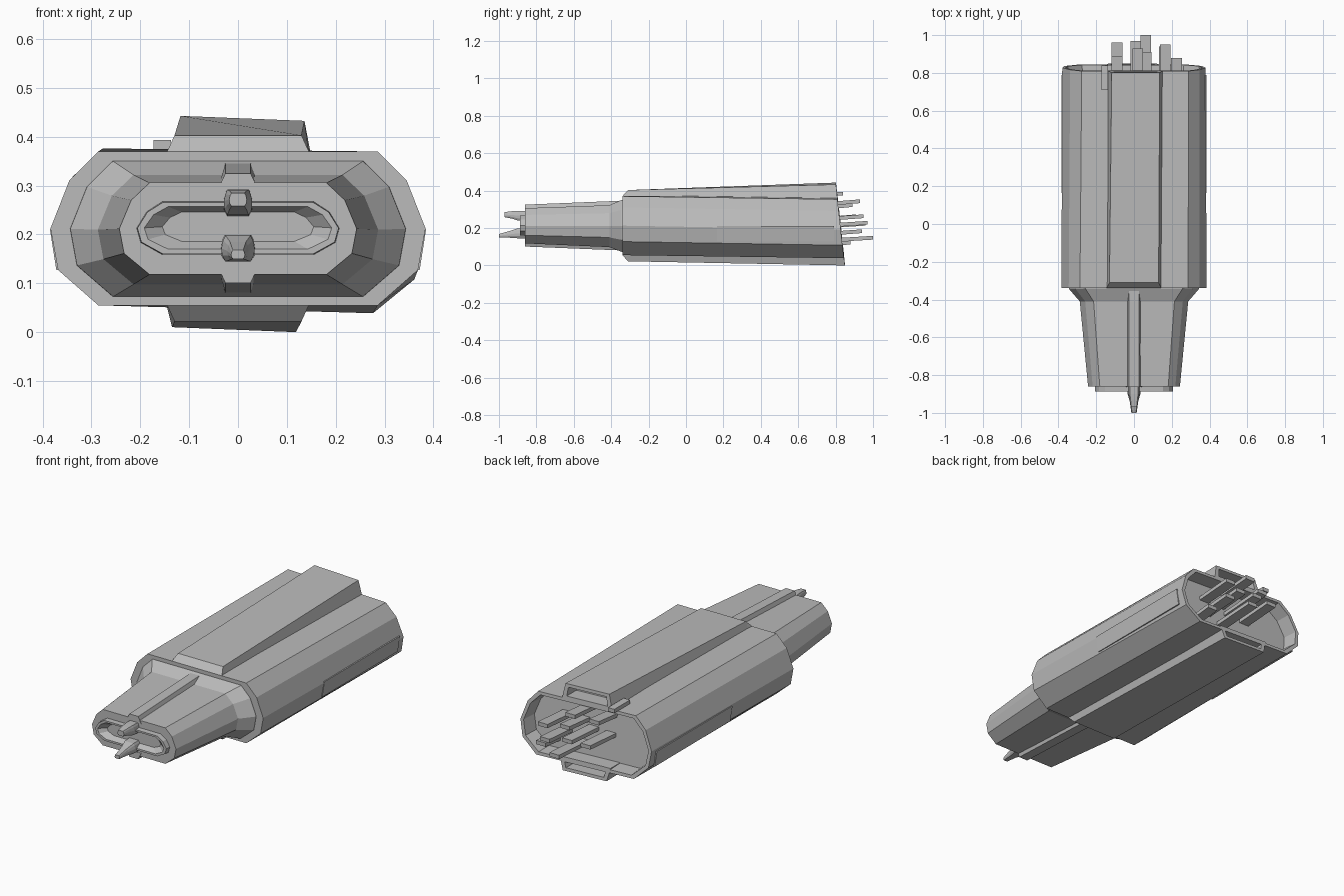
import bpy, bmesh, math

if "Cube" in bpy.data.objects:
    bpy.data.objects.remove(bpy.data.objects["Cube"])

grey = bpy.data.materials.new("matte grey")
grey.diffuse_color = (0.5, 0.5, 0.5, 1)
grey.use_nodes = True
grey.node_tree.nodes["Principled BSDF"].inputs["Base Color"].default_value = grey.diffuse_color

# Ten-sided flattened outline, as fractions of half width and half height
OUTLINE = [(.745, -1), (.96, -.54), (1, 0), (.9, .62), (.745, 1),
           (-.745, 1), (-.9, .62), (-1, 0), (-.96, -.54), (-.745, -1)]
TWIST = math.radians(-2.3)


def ring(y, w, z0, z1):
    mid, half = (z0 + z1) / 2, (z1 - z0) / 2
    return [(x * w, y, mid + z * half) for x, z in OUTLINE]


def trapezoid(y, base, top, z0, z1):
    return [(-base, y, z0), (base, y, z0), (top, y, z1), (-top, y, z1)]


def rear(points, inset=0):
    """Slant and slightly twist a section at the rear end."""
    out = []
    for x, y, z in points:
        dz = z - .21
        nx = x * math.cos(TWIST) - dz * math.sin(TWIST)
        nz = .21 + x * math.sin(TWIST) + dz * math.cos(TWIST)
        out.append((nx, .85 - .11 * z - inset, nz))
    return out


def loft(name, rings):
    """Skin a series of matching sections and close both ends."""
    bm = bmesh.new()
    rows = [[bm.verts.new(p) for p in r] for r in rings]
    n = len(rows[0])
    for a, b in zip(rows, rows[1:]):
        for i in range(n):
            j = (i + 1) % n
            bm.faces.new((a[i], a[j], b[j], b[i]))
    bm.faces.new(rows[0][::-1])
    bm.faces.new(rows[-1])
    bmesh.ops.recalc_face_normals(bm, faces=bm.faces)
    mesh = bpy.data.meshes.new(name)
    bm.to_mesh(mesh)
    bm.free()
    mesh.materials.append(grey)
    ob = bpy.data.objects.new(name, mesh)
    bpy.context.collection.objects.link(ob)
    return ob


# Main housing with an open, recessed rear
loft("housing", [
    ring(-.34, .384, .055, .37),
    rear(ring(0, .38, .05, .365)),
    rear(ring(0, .362, .066, .349)),
    rear(ring(0, .355, .07, .345), .08)])

# Raised keys on top and bottom with a slot at the rear
for name, flip in (("top_key", False), ("bottom_key", True)):
    def side(points):
        return [(x, y, .425 - z) for x, y, z in points] if flip else points
    loft(name, [
        side(trapezoid(-.34, .147, .145, .355, .37)),
        side(trapezoid(-.31, .147, .13, .355, .403)),
        rear(side(trapezoid(0, .147, .127, .352, .438 if not flip else .42))),
        rear(side(trapezoid(0, .118, .11, .376, .422 if not flip else .404))),
        rear(side(trapezoid(0, .118, .11, .376, .422 if not flip else .404)), .08)])

# Thin plates on the lower sides
for s, name in ((1, "right_side_plate"), (-1, "left_side_plate")):
    loft(name, [[(s * (x + d), y, z) for x, z, d in
                 ((.367, .127, -.004), (.367, .127, .005),
                  (.382, .21, .003), (.382, .21, -.004))]
                for y in (.165, .79)])

# Tapered neck with a flared base
loft("neck", [
    ring(-.33, .345, .072, .352),
    ring(-.345, .343, .073, .35),
    ring(-.41, .287, .098, .322),
    ring(-.86, .243, .118, .306)])

# Front lip with a recessed socket
loft("socket_lip", [
    ring(-.85, .208, .158, .268),
    ring(-.887, .206, .16, .266),
    ring(-.887, .192, .17, .257),
    ring(-.86, .155, .186, .246)])

# Centre ridges on the neck
for name, flip in (("top_ridge", False), ("bottom_ridge", True)):
    rings = [trapezoid(-.34, .045, .026, .29, .346),
             trapezoid(-.39, .045, .026, .29, .344),
             trapezoid(-.862, .042, .026, .29, .325)]
    if flip:
        rings = [[(x, y, .426 - z) for x, y, z in r] for r in rings]
    loft(name, rings)

# Contact pins
loft("upper_pin", [ring(-.84, .03, .237, .292), ring(-.9, .029, .24, .292),
                   ring(-.93, .024, .25, .29), ring(-.97, .018, .258, .285)])
loft("lower_pin", [ring(-.84, .036, .145, .2), ring(-.9, .034, .145, .198),
                   ring(-.94, .022, .148, .185), ring(-1.0, .014, .15, .168)])

# Flat leads at the rear: x, start y, end y, z
LEADS = [(-.155, .71, .84, .383), (-.09, .73, .89, .315), (.02, .73, .93, .335),
         (.065, .73, .91, .255), (.165, .73, .95, .255), (-.09, .73, .96, .215),
         (.01, .73, .97, .22), (.16, .73, .94, .175), (.063, .73, 1.0, .14),
         (.225, .73, .88, .115)]
for i, (x, y0, y1, z) in enumerate(LEADS):
    w, h = (.018 if i == 0 else .028), .01
    lift = .008 if i else 0
    loft("lead_%d" % (i + 1), [
        [(x - w, y, z - h + d), (x + w, y, z - h + d),
         (x + w, y, z + h + d), (x - w, y, z + h + d)]
        for y, d in ((y0, -lift), (y1, lift))])
